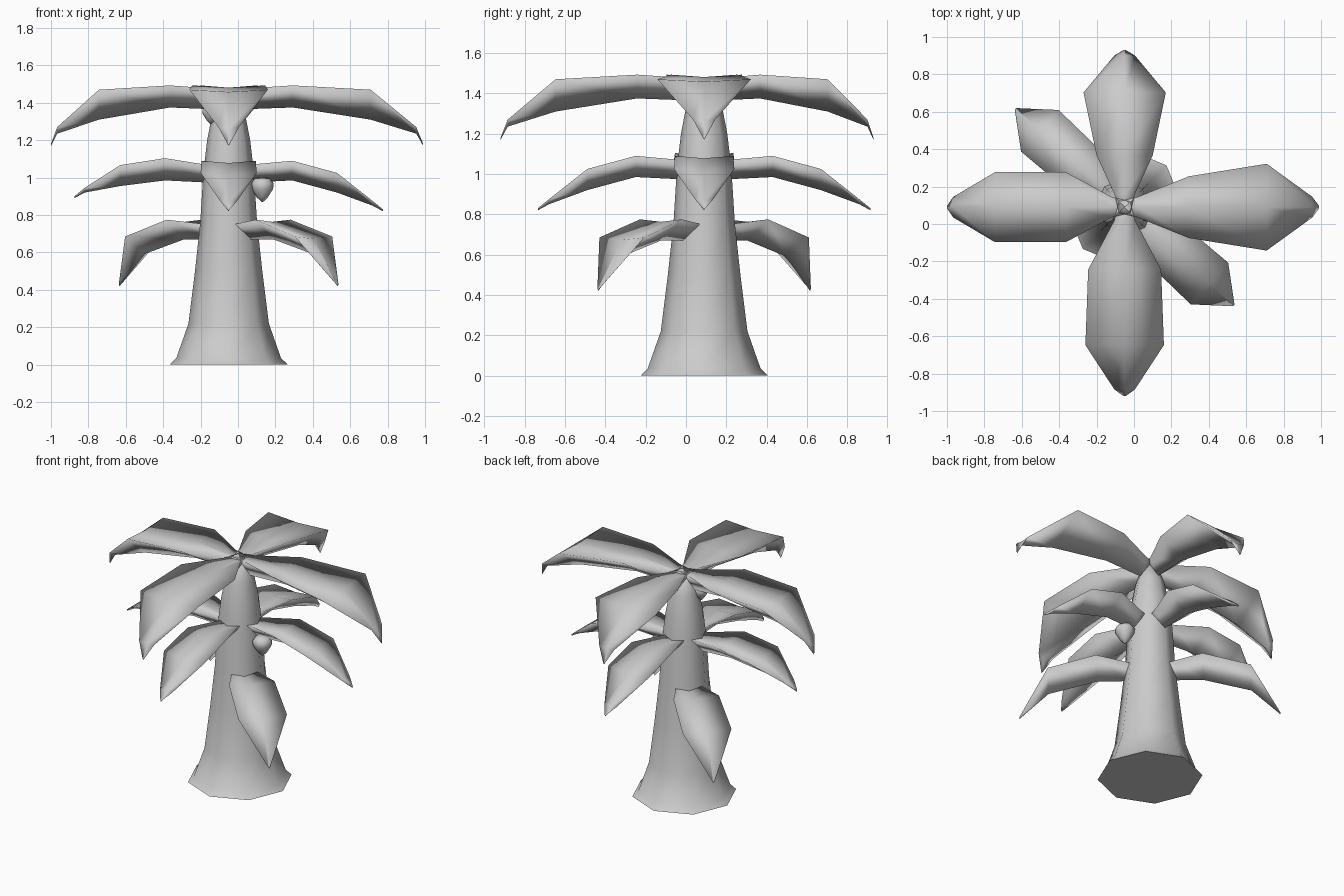
import bpy, bmesh, math

if "Cube" in bpy.data.objects:
    bpy.data.objects.remove(bpy.data.objects["Cube"])

CX, CY = -0.05, 0.09   # trunk axis


def finish(bm, name, angle):
    bmesh.ops.recalc_face_normals(bm, faces=bm.faces)
    me = bpy.data.meshes.new(name)
    bm.to_mesh(me)
    bm.free()
    ob = bpy.data.objects.new(name, me)
    bpy.context.collection.objects.link(ob)
    bpy.ops.object.select_all(action='DESELECT')
    ob.select_set(True)
    bpy.context.view_layer.objects.active = ob
    bpy.ops.object.shade_smooth_by_angle(angle=math.radians(angle))
    return ob


def loft(bm, rings):
    rings = [[bm.verts.new(p) for p in r] for r in rings]
    n = len(rings[0])
    for a, b in zip(rings, rings[1:]):
        for i in range(n):
            j = (i + 1) % n
            bm.faces.new((a[i], a[j], b[j], b[i]))
    bm.faces.new(rings[0][::-1])
    bm.faces.new(rings[-1])


def lathe(name, profile, sides, centre):
    bm = bmesh.new()
    rings = []
    for r, z in profile:
        ring = []
        for i in range(sides):
            a = 2 * math.pi * i / sides
            ring.append((centre[0] + r * math.cos(a),
                         centre[1] + r * math.sin(a), centre[2] + z))
        rings.append(ring)
    loft(bm, rings)
    return finish(bm, name, 60)


def leaf(name, degrees, stations):
    """Stations: distance, half width, top height, keel height."""
    bm = bmesh.new()
    c, s = math.cos(math.radians(degrees)), math.sin(math.radians(degrees))
    rings = []
    for r, w, top, keel in stations:
        dip = min(0.012, (top - keel) * 0.2)
        section = [(w, top), (0, top - dip), (-w, top), (0, keel)]
        rings.append([(CX + r * c - u * s, CY + r * s + u * c, z)
                      for u, z in section])
    loft(bm, rings)
    return finish(bm, name, 180)


# Trunk with flared foot, hidden under the leaf crown at the top
lathe("trunk", [(0.316, 0), (0.28, 0.035), (0.215, 0.22), (0.18, 0.5),
                (0.152, 0.76), (0.135, 1.03), (0.115, 1.2), (0.088, 1.34),
                (0.055, 1.44), (0.01, 1.46)], 8, (CX, CY, 0))

# Top leaves: direction, reach, inner half width, outer half width
for i, (deg, reach, w1, w2) in enumerate([(0, 1.04, 0.165, 0.232), (90, 0.84, 0.15, 0.22),
                                          (180, 0.95, 0.187, 0.187), (270, 1.01, 0.195, 0.21)]):
    leaf(f"top_leaf_{i + 1}", deg, [
        (-0.03, 0.03, 1.472, 1.36), (0.07, 0.055, 1.475, 1.365),
        (0.33 * reach, w1, 1.493, 1.375), (0.73 * reach, w2, 1.47, 1.31),
        (0.965 * reach, 0.055, 1.27, 1.235), (reach, 0.006, 1.18, 1.17)])

# Middle leaves
for i, (deg, tip) in enumerate([(0, 0.82), (90, 0.82), (180, 0.89), (270, 0.82)]):
    d = tip - 0.82
    leaf(f"middle_leaf_{i + 1}", deg, [
        (0.05, 0.06, 1.06, 0.96), (0.14, 0.08, 1.072, 0.975),
        (0.34, 0.145, 1.09 + d * 0.2, 0.985), (0.58, 0.15, 1.025 + d * 0.6, 0.92 + d * 0.5),
        (0.77, 0.045, 0.875 + d, 0.85 + d), (0.825, 0.005, tip + 0.01, tip)])

# Low diagonal leaves
for i, deg in enumerate((-42, 138)):
    leaf(f"low_leaf_{i + 1}", deg, [
        (0.04, 0.06, 0.74, 0.66), (0.14, 0.085, 0.755, 0.67),
        (0.32, 0.14, 0.775, 0.67), (0.61, 0.15, 0.685, 0.59),
        (0.785, 0.006, 0.43, 0.42)])

# Hanging fruit with pointed bottoms
for name, pos, k in (("fruit_large", (0.13, 0.07, 0.94), 1.0),
                     ("fruit_small", (-0.145, 0.05, 1.34), 0.75)):
    lathe(name, [(r * k, z * k) for r, z in
                 [(0.004, -0.07), (0.03, -0.045), (0.058, 0), (0.06, 0.03),
                  (0.04, 0.055), (0.01, 0.06)]], 8, pos)
